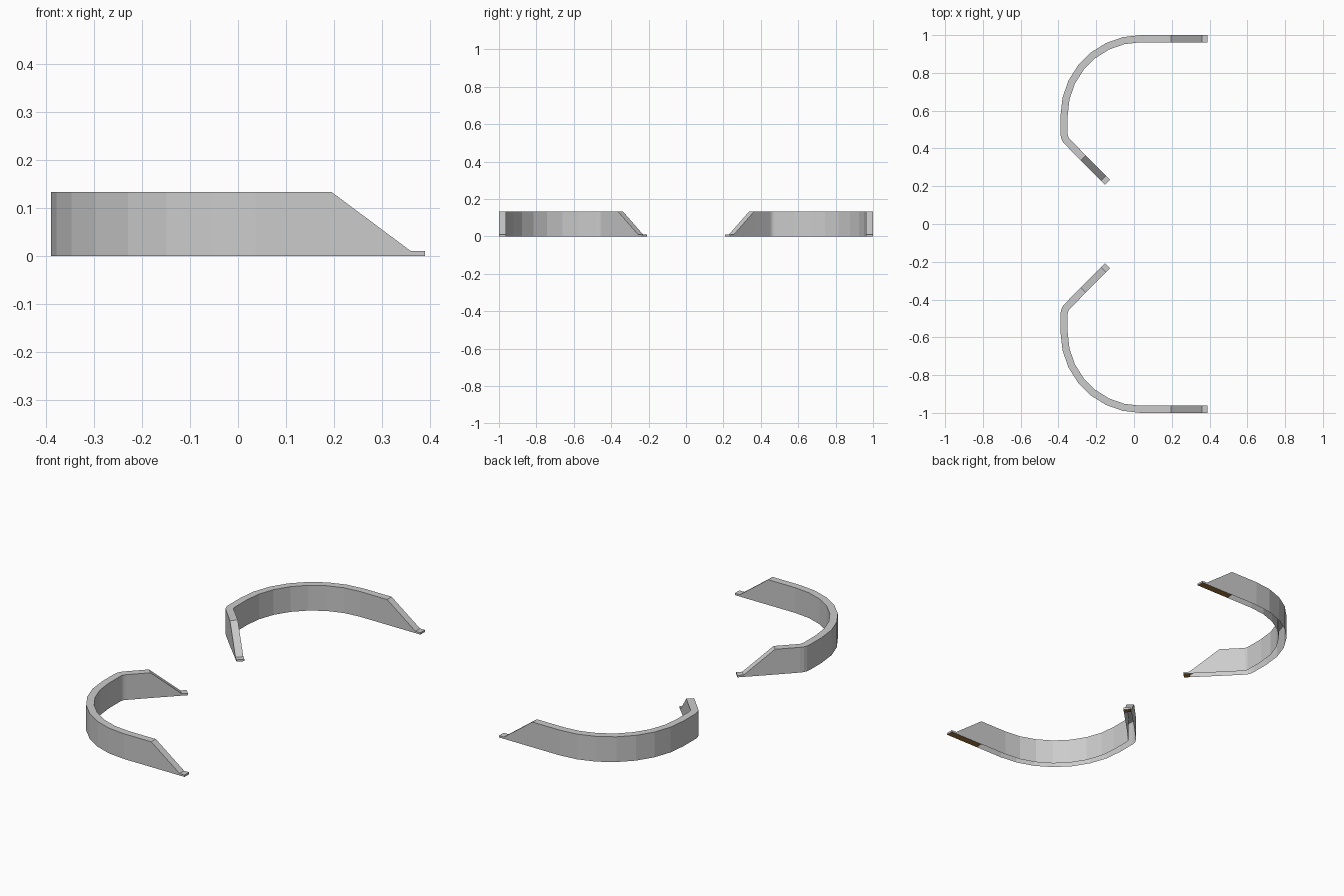
import bpy
import bmesh
from math import radians, cos, sin, sqrt
from mathutils import Vector

cube = bpy.data.objects.get("Cube")
if cube:
    bpy.data.objects.remove(cube)


def make_material(name, color):
    mat = bpy.data.materials.new(name)
    mat.use_nodes = True
    mat.diffuse_color = color
    mat.node_tree.nodes["Principled BSDF"].inputs["Base Color"].default_value = color
    return mat


GREY = make_material("light grey", (0.6, 0.6, 0.6, 1))
BROWN = make_material("brown", (0.36, 0.19, 0.05, 1))

THICK = 0.038    # wall thickness
TALL = 0.133     # full wall height
LIP = 0.01       # height of the thin end lip


def arc(center, radius, start, end, steps):
    """Stations (outer point, inward direction, height) along an arc."""
    result = []
    for i in range(steps + 1):
        a = radians(start + (end - start) * i / steps)
        out = Vector((cos(a), sin(a)))
        result.append((Vector(center) + out * radius, -out, TALL))
    return result


def wall_stations():
    # straight arm with ramp
    inward = Vector((0, -1))
    stations = [(Vector((x, 1.0)), inward, h)
                for x, h in ((0.389, LIP), (0.36, LIP), (0.195, TALL))]
    # large bend, then the tight bend
    stations += arc((0.036, 0.575), 0.425, 90, 180, 7)
    stations += arc((-0.317, 0.475), 0.072, 180, 225, 3)
    # diagonal arm with ramp
    tip = Vector((-0.154, 0.208))
    along = Vector((-1, 1)) / sqrt(2)
    inward = Vector((1, 1)) / sqrt(2)
    stations += [(tip + along * d, inward, h)
                 for d, h in ((0.182, TALL), (0.03, LIP), (0, LIP))]
    return stations


def build_wall(name, side):
    """Wall shell, open below except for the plates under the arm ends."""
    bm = bmesh.new()
    rings = []
    for outer, inward, h in wall_stations():
        inner = outer + inward * THICK
        rings.append([bm.verts.new((p.x, p.y * side, z))
                      for p, z in ((outer, 0), (outer, h), (inner, h), (inner, 0))])

    def face(verts, material=0):
        f = bm.faces.new(verts if side > 0 else verts[::-1])
        f.material_index = material

    last = len(rings) - 2
    for i, (a, b) in enumerate(zip(rings, rings[1:])):
        for k in range(3):                      # outside, top, inside
            face([a[k], a[k + 1], b[k + 1], b[k]])
        if i < 2 or i == last:                  # brown base plates
            face([a[3], a[0], b[0], b[3]], 1)
    face(rings[0][::-1])                        # end caps
    face(rings[-1])

    mesh = bpy.data.meshes.new(name)
    bm.to_mesh(mesh)
    bm.free()
    mesh.materials.append(GREY)
    mesh.materials.append(BROWN)
    bpy.context.collection.objects.link(bpy.data.objects.new(name, mesh))


build_wall("back_curved_wall", 1)
build_wall("front_curved_wall", -1)
